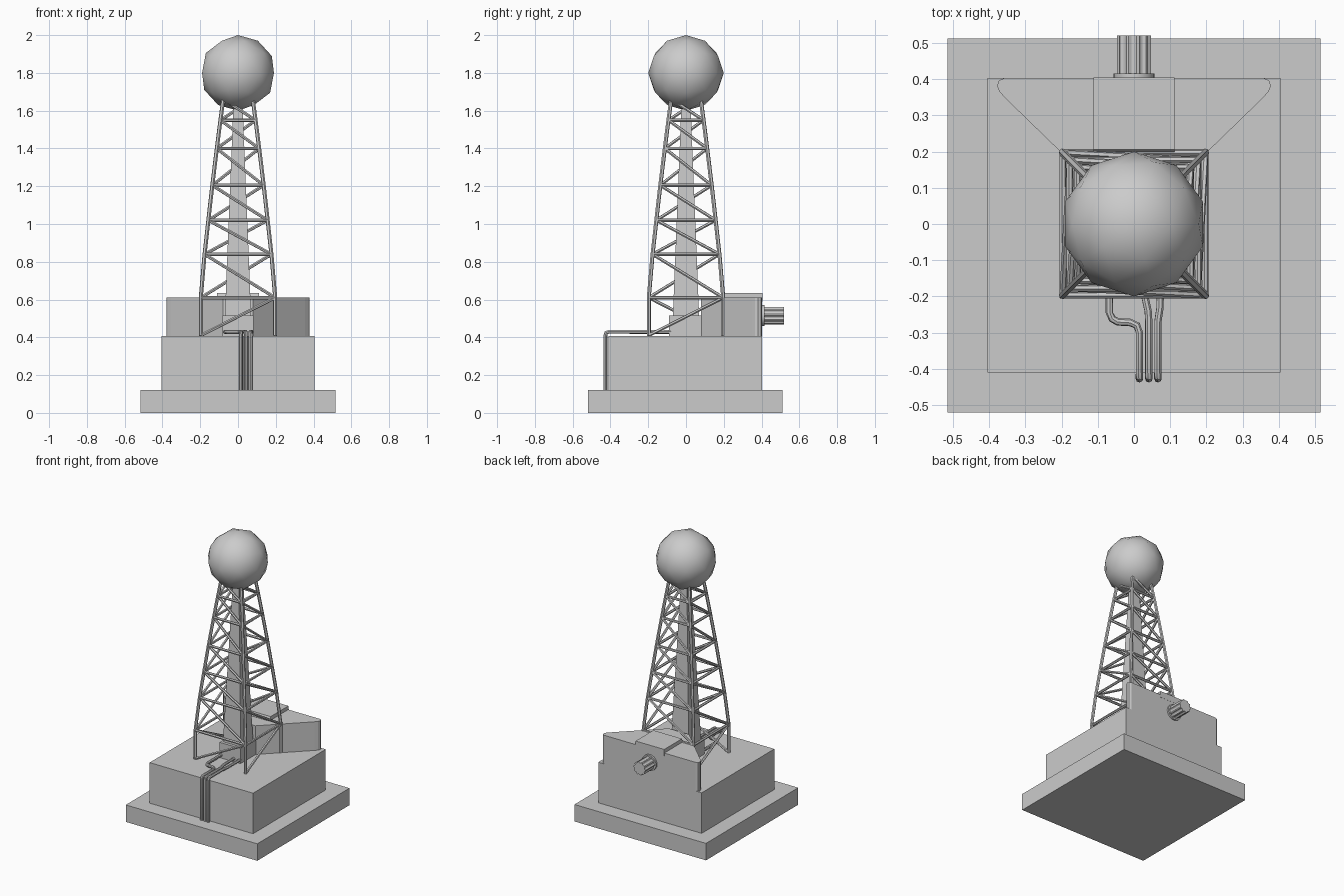
import bpy, bmesh, math
from mathutils import Vector

if "Cube" in bpy.data.objects:
    bpy.data.objects.remove(bpy.data.objects["Cube"])

grey = bpy.data.materials.new("plain grey")
grey.diffuse_color = (0.6, 0.6, 0.6, 1)
grey.use_nodes = True
grey.node_tree.nodes["Principled BSDF"].inputs["Base Color"].default_value = grey.diffuse_color


def finish(bm, name, smooth=False):
    bmesh.ops.recalc_face_normals(bm, faces=bm.faces)
    me = bpy.data.meshes.new(name)
    bm.to_mesh(me)
    bm.free()
    ob = bpy.data.objects.new(name, me)
    bpy.context.collection.objects.link(ob)
    me.materials.append(grey)
    if smooth:
        bpy.ops.object.select_all(action='DESELECT')
        ob.select_set(True)
        bpy.context.view_layer.objects.active = ob
        bpy.ops.object.shade_smooth_by_angle(angle=math.radians(35))
    return ob


def loft(bm, rings):
    """Skin matching rings of points and cap both ends."""
    vs = [[bm.verts.new(p) for p in r] for r in rings]
    n = len(vs[0])
    for a, b in zip(vs, vs[1:]):
        for i in range(n):
            j = (i + 1) % n
            bm.faces.new((a[i], a[j], b[j], b[i]))
    bm.faces.new(vs[0])
    bm.faces.new(vs[-1])


def prism(name, outline, z0, z1):
    bm = bmesh.new()
    loft(bm, [[(x, y, z) for x, y in outline] for z in (z0, z1)])
    return finish(bm, name)


def rect(x0, x1, y0, y1):
    return [(x0, y0), (x1, y0), (x1, y1), (x0, y1)]


def tube(bm, pts, r, n=6):
    """Round tube through points, mitred at the bends."""
    pts = [Vector(p) for p in pts]
    rings = []
    side = None
    for i, p in enumerate(pts):
        d = (pts[min(i + 1, len(pts) - 1)] - pts[max(i - 1, 0)]).normalized()
        if side is None:
            side = d.orthogonal().normalized()
        side = (side - d * side.dot(d)).normalized()
        up = d.cross(side)
        rings.append([p + (side * math.cos(2 * math.pi * k / n)
                           + up * math.sin(2 * math.pi * k / n)) * r for k in range(n)])
    loft(bm, rings)


# base
prism("ground_slab", rect(-0.515, 0.515, -0.52, 0.512), 0, 0.12)
prism("main_plinth", rect(-0.405, 0.405, -0.41, 0.403), 0.12, 0.407)

# rear housing: 45 degree wings with rounded rear corners
half = [(0.08, 0.08), (0.355, 0.347), (0.372, 0.366), (0.378, 0.382),
        (0.373, 0.396), (0.358, 0.403)]
prism("rear_housing", half + [(-x, y) for x, y in reversed(half)], 0.407, 0.61)

# raised cap in the middle of the housing
bm = bmesh.new()
side_profile = [(0.19, 0.59), (0.205, 0.636), (0.404, 0.636), (0.404, 0.59)]
loft(bm, [[(x, y, z) for y, z in side_profile] for x in (-0.112, 0.112)])
finish(bm, "housing_cap")

# knob on the back
bm = bmesh.new()
loft(bm, [[(0.056 * math.cos(k * math.pi / 10), y, 0.515 + 0.056 * math.sin(k * math.pi / 10))
           for k in range(20)] for y in (0.40, 0.415)])
finish(bm, "knob_washer", True)
bm = bmesh.new()
ring = []
for k in range(40):
    r = 0.047 if k % 4 < 2 else 0.041
    a = k * math.pi / 20
    ring.append((r * math.cos(a), 0.515 + r * math.sin(a)))
loft(bm, [[(x, y, z) for x, z in ring] for y in (0.41, 0.52)])
finish(bm, "fluted_knob")

# central column
prism("column_foot", rect(-0.082, 0.082, -0.09, 0.085), 0.407, 0.515)
bm = bmesh.new()
loft(bm, [[(sx * h, sy * h, z) for sx, sy in ((-1, -1), (1, -1), (1, 1), (-1, 1))]
          for h, z in ((0.07, 0.5), (0.023, 1.66))])
finish(bm, "central_column")

# lattice tower: one face repeated four times
levels = [(0.197, 0.41), (0.197, 0.61), (0.177, 0.84), (0.157, 1.02),
          (0.136, 1.205), (0.112, 1.40), (0.093, 1.55), (0.078, 1.66)]
legs, rails, braces = bmesh.new(), bmesh.new(), bmesh.new()
for q in range(4):
    c, s = round(math.cos(q * math.pi / 2)), round(math.sin(q * math.pi / 2))

    def at(x, y, z):
        return (c * x - s * y, s * x + c * y, z)

    tube(legs, [at(-h, -h, z) for h, z in levels], 0.011)
    for h, z in levels[1:-1]:
        tube(rails, [at(-h, -h, z), at(h, -h, z)], 0.009)
    for i, ((h0, z0), (h1, z1)) in enumerate(zip(levels, levels[1:])):
        k = -1 if i == 0 else 1
        tube(braces, [at(k * h0, -h0, z0), at(-k * h1, -h1, z1)], 0.009)
finish(legs, "tower_legs")
finish(rails, "tower_rails")
finish(braces, "tower_braces")

# dome on top
bm = bmesh.new()
bmesh.ops.create_icosphere(bm, subdivisions=2, radius=0.2)
bmesh.ops.translate(bm, verts=bm.verts, vec=(0, 0, 1.8))
finish(bm, "top_sphere", True)

# three pipes down the front
routes = [
    [(0.015, -0.30), (0.008, -0.28), (-0.01, -0.272), (-0.045, -0.27),
     (-0.06, -0.262), (-0.068, -0.245), (-0.07, -0.08)],
    [(0.041, -0.27), (0.039, -0.24), (0.03, -0.20), (0.03, -0.08)],
    [(0.066, -0.27), (0.072, -0.23), (0.073, -0.08)],
]
bm = bmesh.new()
for route in routes:
    x = route[0][0]
    path = [(x, -0.427, 0.12), (x, -0.427, 0.41), (x, -0.422, 0.424), (x, -0.41, 0.429)]
    tube(bm, path + [(a, b, 0.429) for a, b in route], 0.0105, 8)
finish(bm, "front_pipes", True)
